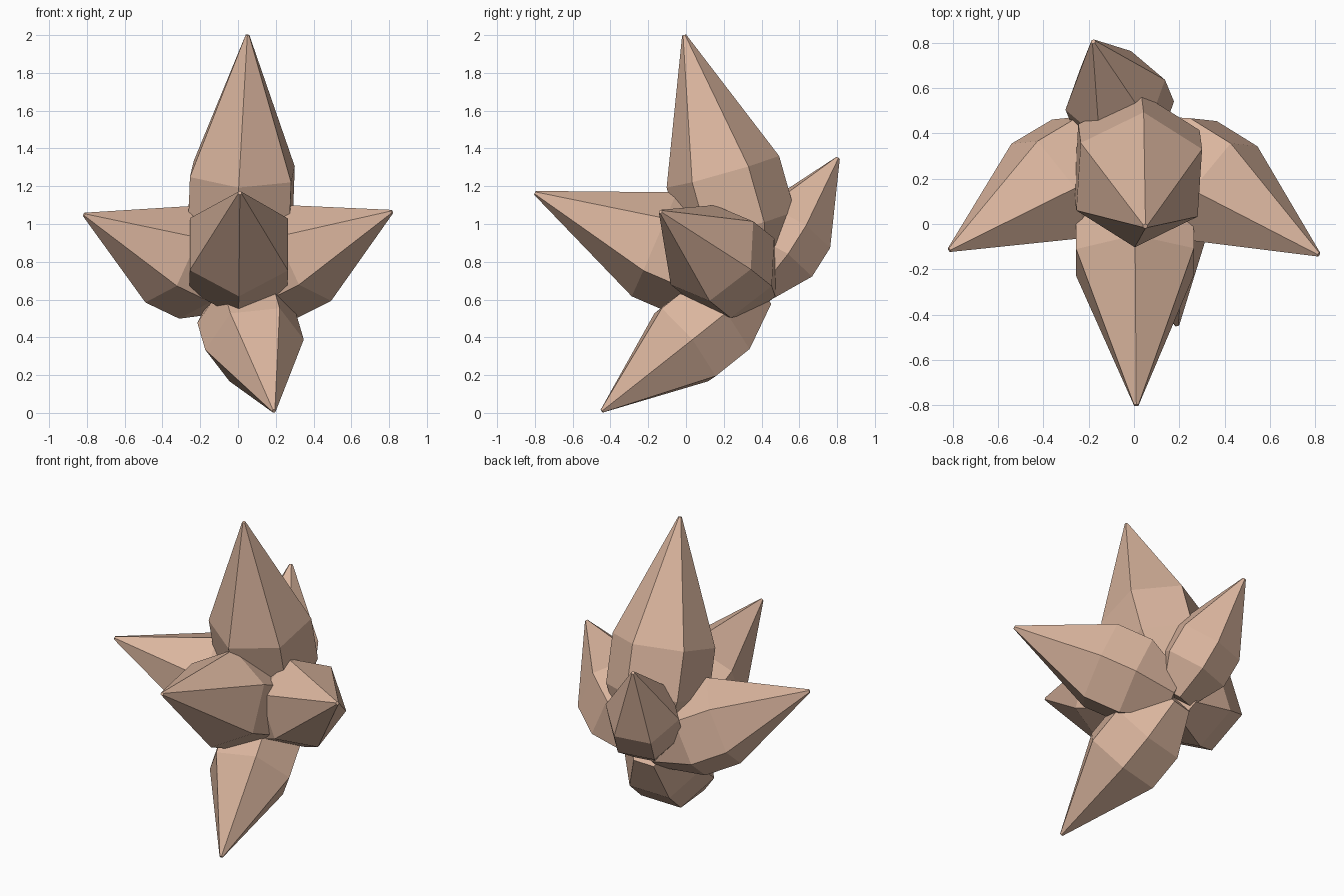
import bpy, bmesh, math
from mathutils import Vector

cube = bpy.data.objects.get("Cube")
if cube:
    bpy.data.objects.remove(cube, do_unlink=True)

# Single dusty pink-beige material
mat = bpy.data.materials.new("dusty_beige")
mat.use_nodes = True
colour = (0.70, 0.46, 0.34, 1.0)
mat.diffuse_color = colour
mat.node_tree.nodes["Principled BSDF"].inputs["Base Color"].default_value = colour

ROOT = Vector((0.0, 0.37, 0.66))   # common point where all crystals meet
SIDES = 6
TIP_RADIUS = 0.011


def crystal(name, tip, radius, corner):
    """Six-sided crystal from ROOT to tip; corner points towards one ring vertex."""
    tip = Vector(tip)
    axis = (tip - ROOT).normalized()
    u = Vector(corner)
    u = (u - axis * u.dot(axis)).normalized()
    v = axis.cross(u)
    # (fraction of the way from root to tip, ring radius)
    profile = [(0.0, radius * 0.5), (0.24, radius), (0.46, radius), (1.0, TIP_RADIUS)]
    bm = bmesh.new()
    rings = []
    for t, r in profile:
        centre = ROOT.lerp(tip, t)
        ring = []
        for i in range(SIDES):
            a = 2 * math.pi * i / SIDES
            ring.append(bm.verts.new(centre + (u * math.cos(a) + v * math.sin(a)) * r))
        rings.append(ring)
    for low, high in zip(rings, rings[1:]):
        for i in range(SIDES):
            j = (i + 1) % SIDES
            bm.faces.new((low[i], low[j], high[j], high[i]))
    bm.faces.new(rings[0][::-1])
    bm.faces.new(rings[-1])
    bmesh.ops.recalc_face_normals(bm, faces=bm.faces)
    mesh = bpy.data.meshes.new(name)
    bm.to_mesh(mesh)
    bm.free()
    mesh.materials.append(mat)
    obj = bpy.data.objects.new(name, mesh)
    bpy.context.collection.objects.link(obj)
    return obj


# Large upright and forward crystals
crystal("top_crystal", (0.05, -0.01, 2.0), 0.31, (0.02, 0.30, 0.09))
crystal("front_crystal", (0.01, -0.80, 1.165), 0.30, (0.0, 0.40, 0.915))

# Near-mirrored side crystals
crystal("left_crystal", (0.815, -0.135, 1.065), 0.28, (0.13, -0.02, -0.25))
crystal("right_crystal", (-0.815, -0.115, 1.05), 0.28, (-0.13, -0.02, -0.25))

# Smaller back and lower crystals
crystal("back_crystal", (-0.18, 0.805, 1.35), 0.23, (0.065, 0.195, -0.09))
crystal("lower_crystal", (0.19, -0.445, 0.01), 0.265, (0.24, 0.036, 0.025))
